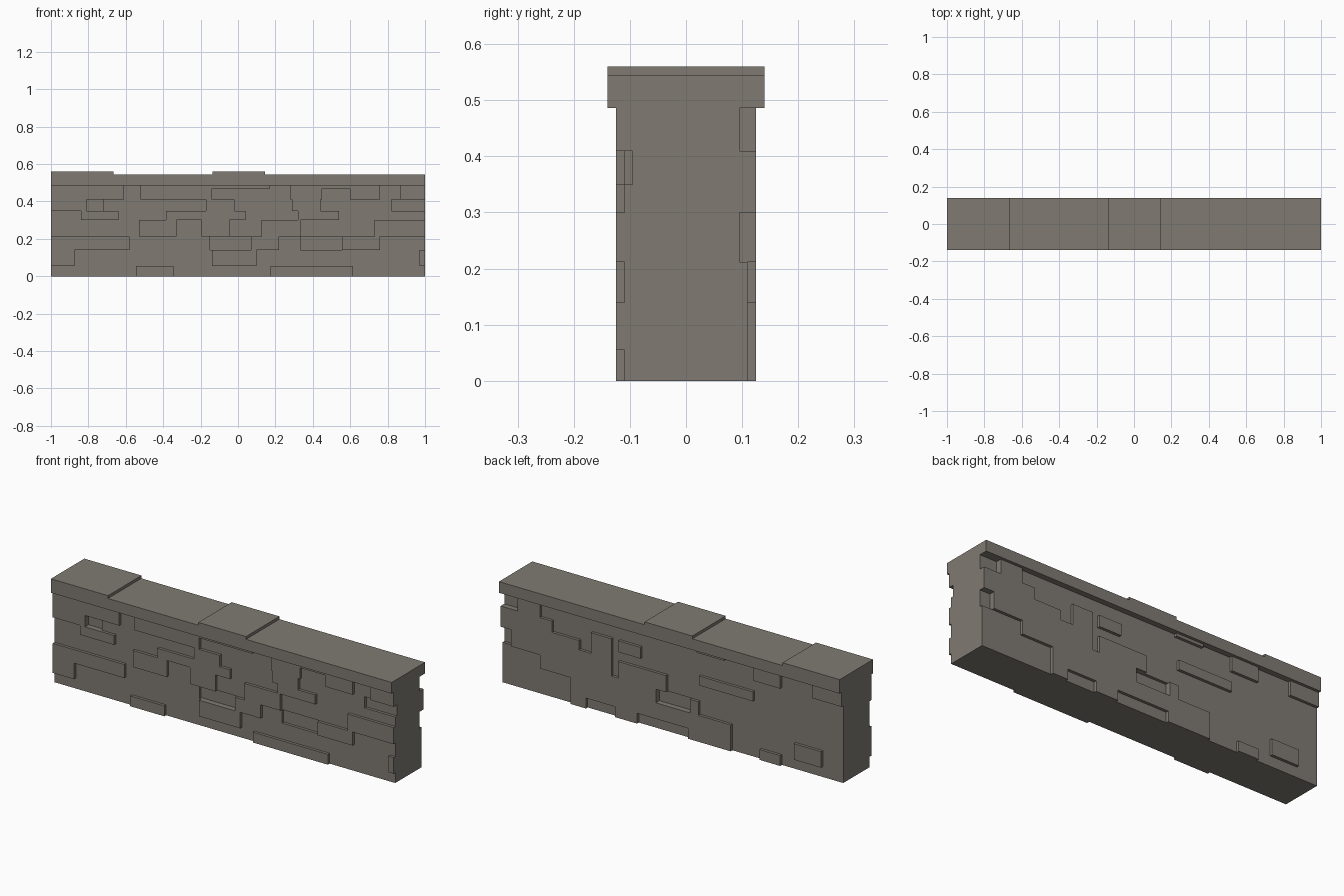
import bpy
import bmesh

default_cube = bpy.data.objects.get("Cube")
if default_cube:
    bpy.data.objects.remove(default_cube, do_unlink=True)

# Heights of the stone courses
GROUND, FOOT, LOW, MID, HIGH = 0, .055, .14, .212, .3
UPPER, TOP, SLIT, EAVES = .35, .41, .47, .486
LEFT, RIGHT = -1, 1
# Depths of the wall faces from the centre
RAISED, FLAT, SUNK = .125, .11, .095
FRONT, BACK = -1, 1

stone_material = bpy.data.materials.new("warm grey stone")
stone_material.use_nodes = True
stone_material.diffuse_color = (.215, .196, .17, 1)
shader = stone_material.node_tree.nodes["Principled BSDF"]
shader.inputs["Base Color"].default_value = stone_material.diffuse_color
shader.inputs["Roughness"].default_value = .9

patches = []


def stone(side, start, end, bottom, top, depth=RAISED):
    patches.append((side, start, end, bottom, top, depth))


def hollow(side, start, end, bottom, top):
    stone(side, start, end, bottom, top, SUNK)


def finish(name, mesh_data):
    bmesh.ops.remove_doubles(mesh_data, verts=mesh_data.verts, dist=.0005)
    bmesh.ops.recalc_face_normals(mesh_data, faces=mesh_data.faces)
    bmesh.ops.dissolve_limit(mesh_data, angle_limit=.01,
                             verts=mesh_data.verts, edges=mesh_data.edges)
    mesh = bpy.data.meshes.new(name)
    mesh_data.to_mesh(mesh)
    mesh_data.free()
    mesh.materials.append(stone_material)
    obj = bpy.data.objects.new(name, mesh)
    bpy.context.collection.objects.link(obj)
    return obj


# Front stones, upper courses
stone(FRONT, LEFT, -.61, TOP, EAVES)
stone(FRONT, LEFT, -.81, UPPER, TOP)
stone(FRONT, -.84, -.64, HIGH, UPPER)
hollow(FRONT, -.81, -.72, UPPER, TOP)
stone(FRONT, -.52, -.14, TOP, EAVES)
stone(FRONT, -.14, .17, SLIT, EAVES)
stone(FRONT, -.17, -.02, UPPER, TOP)
stone(FRONT, -.385, .04, HIGH, UPPER)
stone(FRONT, -.53, -.33, MID, HIGH)
stone(FRONT, -.195, -.045, MID, HIGH)
stone(FRONT, .28, .45, TOP, EAVES)
stone(FRONT, .45, .6, SLIT, EAVES)
stone(FRONT, .6, .76, TOP, EAVES)
stone(FRONT, .29, .44, UPPER, TOP)
stone(FRONT, .32, .54, HIGH, UPPER)
stone(FRONT, .125, .335, MID, HIGH)
stone(FRONT, .865, RIGHT, TOP, EAVES)
hollow(FRONT, .82, RIGHT, UPPER, TOP)
stone(FRONT, .73, RIGHT, MID, HIGH)

# Front stones, lower courses
stone(FRONT, LEFT, -.58, LOW, MID)
stone(FRONT, LEFT, -.875, FOOT, LOW)
stone(FRONT, -.545, -.345, GROUND, FOOT)
hollow(FRONT, -.15, .07, LOW, MID)
stone(FRONT, .07, .22, LOW, MID)
stone(FRONT, -.14, .1, FOOT, LOW)
hollow(FRONT, .335, .555, LOW, MID)
stone(FRONT, .555, .76, LOW, MID)
stone(FRONT, .175, .615, GROUND, FOOT)
stone(FRONT, .97, RIGHT, FOOT, LOW)

# Back stones, upper courses
hollow(BACK, .9, RIGHT, TOP, EAVES)
stone(BACK, .77, .9, TOP, EAVES)
stone(BACK, .7, RIGHT, UPPER, TOP)
stone(BACK, .54, RIGHT, HIGH, UPPER)
hollow(BACK, .94, RIGHT, MID, HIGH)
stone(BACK, .35, .94, MID, HIGH)
stone(BACK, .35, .47, HIGH, TOP)
stone(BACK, .18, .31, UPPER, TOP)
stone(BACK, .03, .31, MID, HIGH)
stone(BACK, -.31, -.15, SLIT, EAVES)
stone(BACK, -.48, -.165, HIGH, UPPER)
stone(BACK, -.64, -.48, TOP, EAVES)
stone(BACK, LEFT, -.83, TOP, EAVES)

# Back stones, lower courses
stone(BACK, -.16, .77, LOW, MID)
stone(BACK, -.35, .59, FOOT, LOW)
hollow(BACK, -.11, .09, LOW, MID)
stone(BACK, .5, .59, GROUND, FOOT)
stone(BACK, .2, .33, GROUND, FOOT)
stone(BACK, -.35, -.1, GROUND, FOOT)
stone(BACK, -.64, -.52, GROUND, FOOT)
stone(BACK, -.88, -.72, FOOT, LOW)

# Wall body: one closed skin stepping between raised, flat and sunk areas
xs = sorted({LEFT, RIGHT} | {x for p in patches for x in p[1:3]})
zs = sorted({GROUND, EAVES} | {z for p in patches for z in p[3:5]})


def depth_at(side, column, row):
    """Depth of one grid cell; zero beyond the ends of the wall."""
    if not (0 <= column < len(xs) - 1 and 0 <= row < len(zs) - 1):
        return 0
    x = (xs[column] + xs[column + 1]) / 2
    z = (zs[row] + zs[row + 1]) / 2
    depth = FLAT
    for face, start, end, bottom, top, level in patches:
        if face == side and start < x < end and bottom < z < top:
            depth = level
    return depth


wall = bmesh.new()


def quad(*corners):
    wall.faces.new([wall.verts.new(c) for c in corners])


for side in (FRONT, BACK):
    for i in range(len(xs)):
        for k in range(len(zs)):
            here = depth_at(side, i, k)
            before = depth_at(side, i - 1, k)
            below = depth_at(side, i, k - 1)
            y, x, z = side * here, xs[i], zs[k]
            if here:
                right, up = xs[i + 1], zs[k + 1]
                quad((x, y, z), (right, y, z), (right, y, up), (x, y, up))
            if here != before:
                other, up = side * before, zs[k + 1]
                quad((x, y, z), (x, other, z), (x, other, up), (x, y, up))
            if here != below:
                other, right = side * below, xs[i + 1]
                quad((x, y, z), (right, y, z),
                     (right, other, z), (x, other, z))
finish("stone_wall", wall)

# Coping: a stepped profile extruded across the wall
coping_top, slab_top, half_width = .545, .56, .14
profile = [(LEFT, EAVES), (RIGHT, EAVES), (RIGHT, coping_top)]
for start, end in ((-.135, .145), (LEFT, -.665)):
    profile += [(end, coping_top), (end, slab_top), (start, slab_top)]
    if start != LEFT:
        profile.append((start, coping_top))
coping = bmesh.new()
outline = coping.faces.new(
    [coping.verts.new((x, -half_width, z)) for x, z in profile])
sweep = bmesh.ops.extrude_face_region(coping, geom=[outline],
                                      use_keep_orig=True)
moved = [v for v in sweep["geom"] if isinstance(v, bmesh.types.BMVert)]
bmesh.ops.translate(coping, verts=moved, vec=(0, 2 * half_width, 0))
finish("coping", coping)
